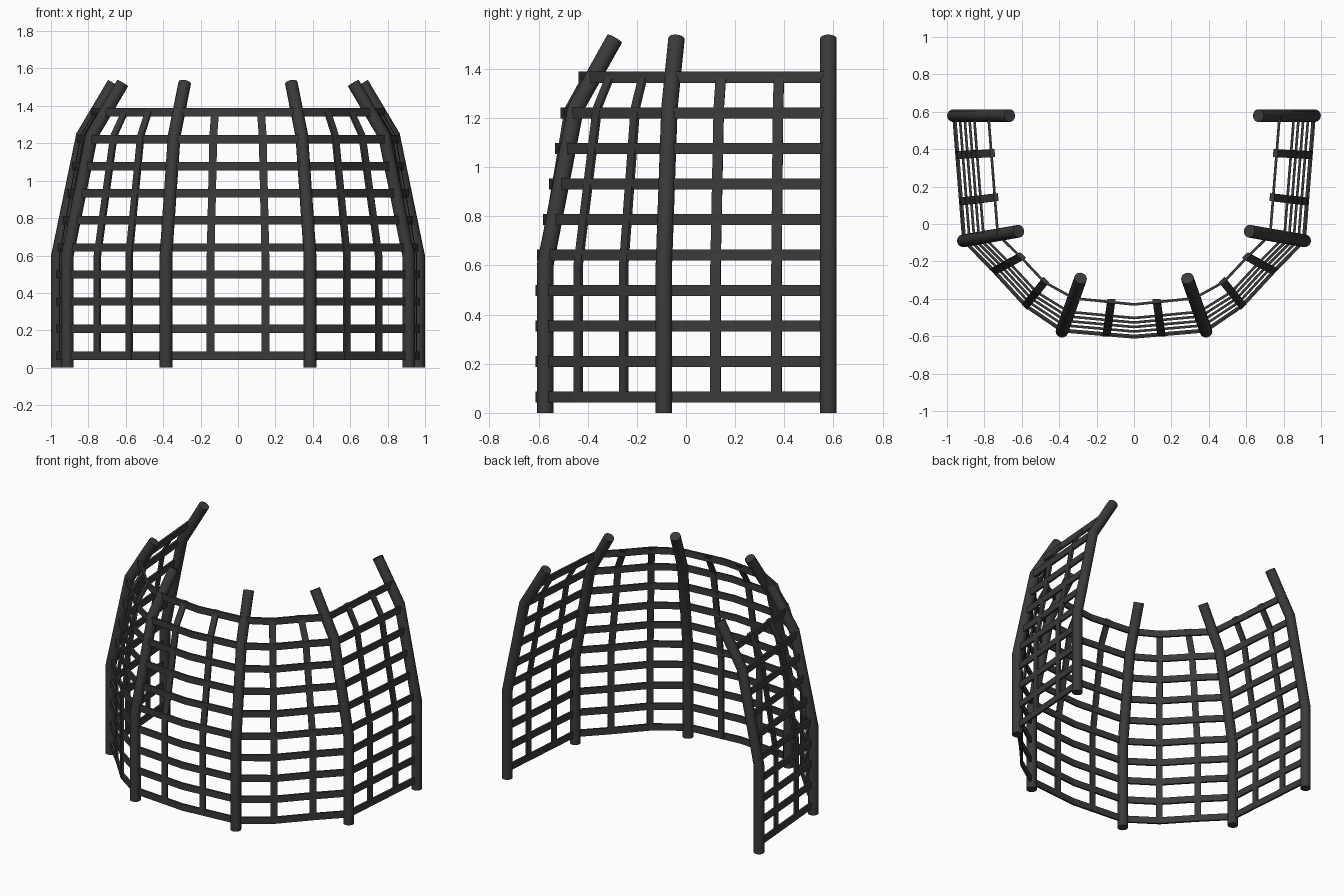
import bpy, bmesh, math
from mathutils import Vector

if "Cube" in bpy.data.objects:
    bpy.data.objects.remove(bpy.data.objects["Cube"])

# Single dark grey finish
iron = bpy.data.materials.new("dark grey")
iron.use_nodes = True
COLOUR = (0.042, 0.042, 0.042, 1)
iron.diffuse_color = COLOUR
iron.node_tree.nodes["Principled BSDF"].inputs["Base Color"].default_value = COLOUR

UP = Vector((0, 0, 1))
POST_R = 0.034
POST_PROFILE = [(0, 0), (0.6, 0), (1.24, 0.132), (1.522, 0.3)]      # height, inward lean
NET_PROFILE = [(0.045, 0), (0.6, 0), (1.24, 0.113), (1.385, 0.198)]
BAR_HEIGHTS = [0.065 + 0.1445 * i for i in range(10)]


def interp(table, t):
    """Linear lookup in a list of pairs."""
    for (a, va), (b, vb) in zip(table, table[1:]):
        if t <= b:
            return va + (vb - va) * (t - a) / (b - a)
    return table[-1][1]


def loft(name, strips, smooth=False):
    """Skin one or more series of rings into a capped mesh object."""
    bm = bmesh.new()
    for rings in strips:
        loops = [[bm.verts.new(p) for p in ring] for ring in rings]
        n = len(loops[0])
        for lo, hi in zip(loops, loops[1:]):
            for i in range(n):
                j = (i + 1) % n
                bm.faces.new((lo[i], lo[j], hi[j], hi[i]))
        bm.faces.new(loops[0][::-1])
        bm.faces.new(loops[-1])
    bmesh.ops.recalc_face_normals(bm, faces=bm.faces)
    mesh = bpy.data.meshes.new(name)
    bm.to_mesh(mesh)
    bm.free()
    mesh.materials.append(iron)
    ob = bpy.data.objects.new(name, mesh)
    bpy.context.collection.objects.link(ob)
    if smooth:
        bpy.ops.object.select_all(action='DESELECT')
        ob.select_set(True)
        bpy.context.view_layer.objects.active = ob
        bpy.ops.object.shade_smooth_by_angle(angle=math.radians(40))
    return ob


def post(name, base, inward, sides=16):
    """Round pole with two bends, leaning inward."""
    pts = [base + inward * lean + UP * z for z, lean in POST_PROFILE]
    side = UP.cross(inward)
    rings = []
    for i, p in enumerate(pts):
        into = (p - pts[max(i - 1, 0)]).normalized()
        out = (pts[min(i + 1, len(pts) - 1)] - p).normalized()
        fwd = side.cross((into + out).normalized())
        angles = [math.tau * k / sides for k in range(sides)]
        rings.append([p + (side * math.cos(a) + fwd * math.sin(a)) * POST_R for a in angles])
    loft(name, [rings], smooth=True)


def section(p, across, normal, width, thick=0.014):
    a, n = across * width / 2, normal * thick / 2
    return [p - a - n, p + a - n, p + a + n, p - a + n]


def panel(name, start, end, bow, uprights):
    """Flat lattice between two posts; bow lists (fraction, outward bulge)."""
    (b0, in0), (b1, in1) = start, end
    normal = (b1 - b0).cross(UP).normalized()
    if normal.dot(in0 + in1) > 0:
        normal = -normal
    along = (b1 - b0).normalized()

    def point(t, z):
        lean = interp(NET_PROFILE, z)
        p = (b0 + in0 * lean).lerp(b1 + in1 * lean, t)
        return p + normal * interp(bow, t) + UP * z

    loft(name + "_bars", [[section(point(t, z), UP, normal, 0.045) for t, _ in bow]
                          for z in BAR_HEIGHTS])
    loft(name + "_uprights", [[section(point(t, z), along, normal, 0.042) for z, _ in NET_PROFILE]
                              for t in uprights])


# Post bases and inward directions for one side, mirrored to the other
SIDE_POSTS = [("back", (0.965, 0.579), (-1, 0)),
              ("middle", (0.912, -0.09), (-0.98, 0.17)),
              ("front", (0.385, -0.573), (-0.333, 0.943))]
placed = {}
for label, s in (("left", 1), ("right", -1)):
    for part, (x, y), (dx, dy) in SIDE_POSTS:
        base, inward = Vector((s * x, y, 0)), Vector((s * dx, dy, 0)).normalized()
        placed[label, part] = (base, inward)
        post(f"{label}_{part}_post", base, inward)
    # Lattice panels on this side
    panel(f"{label}_side_lattice", placed[label, "middle"], placed[label, "back"],
          [(0, 0), (1, 0)], (0.314, 0.685))
    panel(f"{label}_corner_lattice", placed[label, "middle"], placed[label, "front"],
          [(0, 0), (0.32, 0.012), (0.67, 0.034), (1, 0)], (0.32, 0.67))

# Front lattice panel, bowed at its centre
panel("front_lattice", placed["right", "front"], placed["left", "front"],
      [(0, 0), (0.5, 0.033), (1, 0)], (0.31, 0.69))
